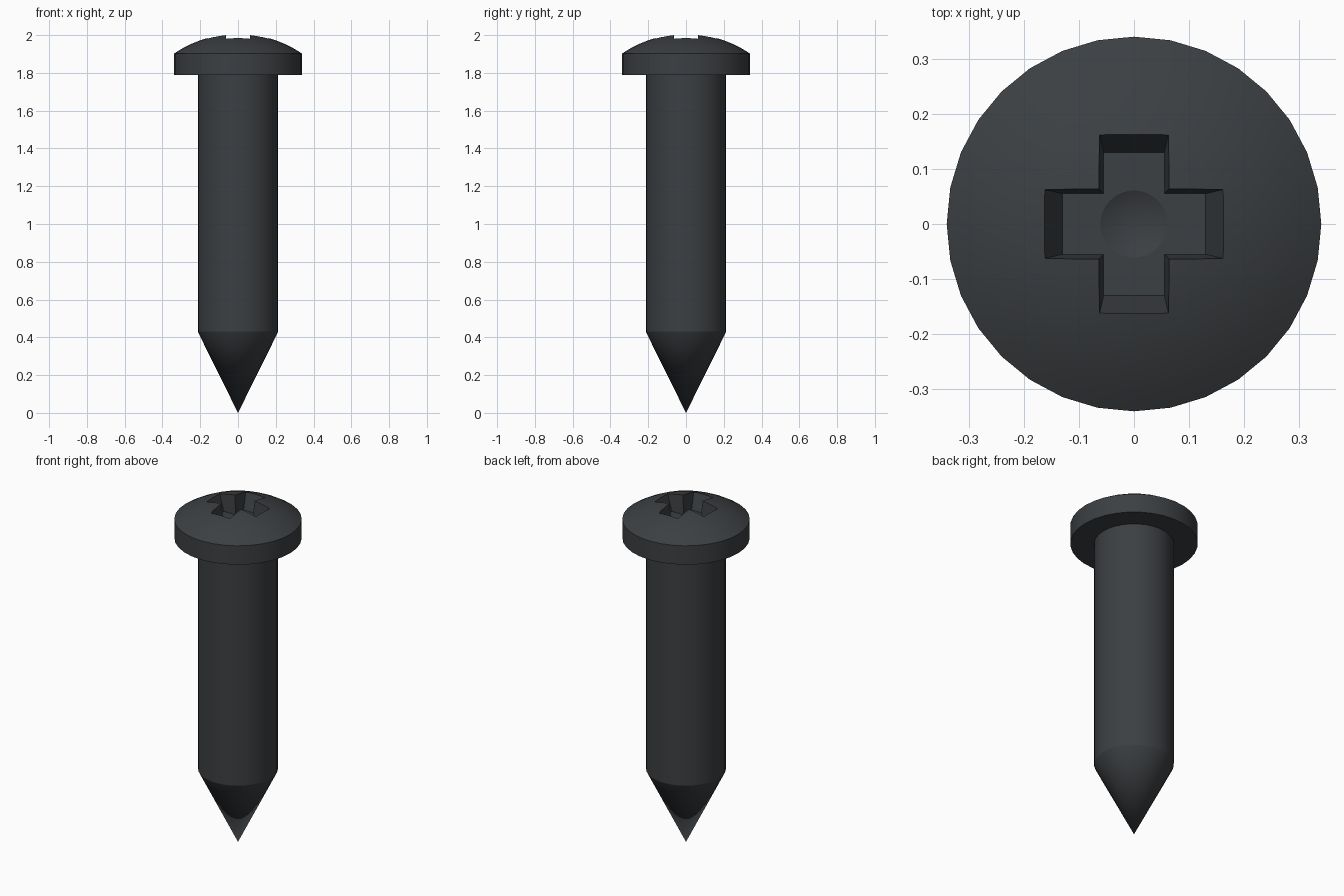
import bpy, bmesh
from math import sqrt, pi, radians

if "Cube" in bpy.data.objects:
    bpy.data.objects.remove(bpy.data.objects["Cube"])


def finish(bm, name):
    bmesh.ops.remove_doubles(bm, verts=bm.verts[:], dist=1e-5)
    bmesh.ops.recalc_face_normals(bm, faces=bm.faces[:])
    mesh = bpy.data.meshes.new(name)
    bm.to_mesh(mesh)
    bm.free()
    ob = bpy.data.objects.new(name, mesh)
    bpy.context.collection.objects.link(ob)
    return ob


def lathe(name, profile, sides=32):
    bm = bmesh.new()
    verts = [bm.verts.new((r, 0, z)) for r, z in profile]
    edges = [bm.edges.new(pair) for pair in zip(verts, verts[1:])]
    bmesh.ops.spin(bm, geom=verts + edges, cent=(0, 0, 0), axis=(0, 0, 1),
                   angle=2 * pi, steps=sides)
    return finish(bm, name)


def cross_ring(bm, length, width, z):
    ring, x, y = [], (1, 0), (0, 1)
    for _ in range(4):
        for a, b in ((length, -width), (length, width), (width, width)):
            ring.append(bm.verts.new((a * x[0] + b * y[0], a * x[1] + b * y[1], z)))
        x, y = y, (-x[0], -x[1])
    return ring


# Screw body: pointed tip, shank and domed pan head
R, TOP = 0.6, 2.007
dome = [(r, TOP - R + sqrt(R * R - r * r))
        for r in (0.34, 0.30, 0.25, 0.20, 0.15, 0.10, 0.05, 0)]
screw = lathe("screw", [(0, 0), (0.213, 0.43), (0.213, 1.79), (0.34, 1.79)] + dome)

# Tapered cross recess cutter
bm = bmesh.new()
low = cross_ring(bm, 0.13, 0.055, 1.89)
high = cross_ring(bm, 0.186, 0.068, 2.05)
bm.faces.new(low)
bm.faces.new(high)
for i in range(12):
    j = (i + 1) % 12
    bm.faces.new((low[i], low[j], high[j], high[i]))
cross = finish(bm, "cross_cutter")

# Conical dimple in the recess floor
dimple = lathe("dimple_cutter", [(0, 1.86), (0.071, 1.895), (0, 1.895)])

for cutter in (cross, dimple):
    cutter.hide_render = True
    mod = screw.modifiers.new(cutter.name, 'BOOLEAN')
    mod.operation, mod.solver, mod.object = 'DIFFERENCE', 'EXACT', cutter

bpy.context.view_layer.objects.active = screw
screw.select_set(True)
for mod in screw.modifiers[:]:
    bpy.ops.object.modifier_apply(modifier=mod.name)
for cutter in (cross, dimple):
    bpy.data.objects.remove(cutter)

# Dark steel finish
steel = bpy.data.materials.new("dark_steel")
steel.diffuse_color = (0.045, 0.05, 0.055, 1)
steel.use_nodes = True
steel.node_tree.nodes["Principled BSDF"].inputs["Base Color"].default_value = steel.diffuse_color
screw.data.materials.clear()
screw.data.materials.append(steel)
bpy.ops.object.shade_smooth_by_angle(angle=radians(25))
